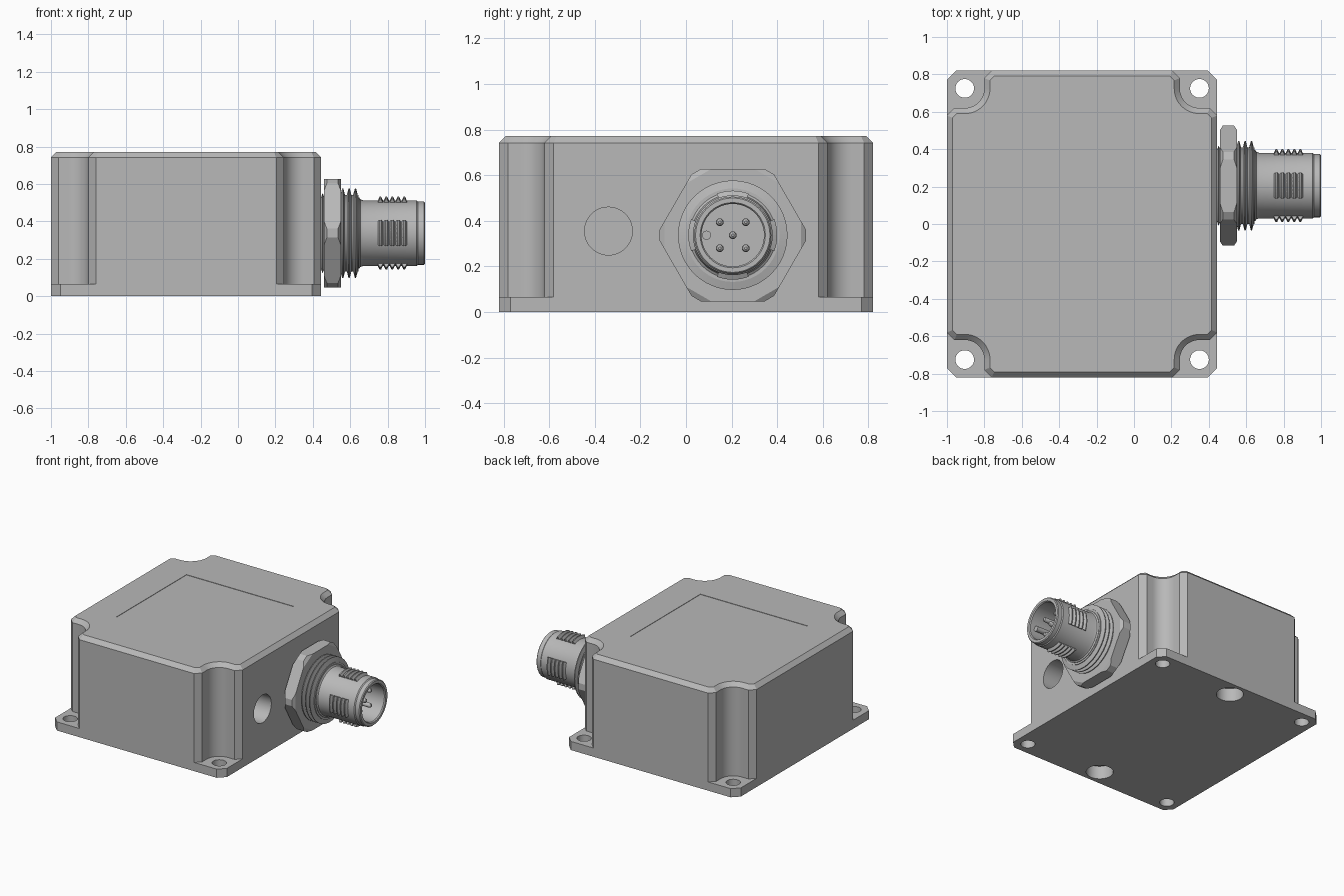
import bpy, bmesh
from math import sin, cos, pi, radians, acos

cube = bpy.data.objects.get("Cube")
if cube:
    bpy.data.objects.remove(cube, do_unlink=True)

grey = bpy.data.materials.new("neutral grey")
grey.use_nodes = True
COLOUR = (0.48, 0.48, 0.48, 1)
grey.diffuse_color = COLOUR
grey.node_tree.nodes["Principled BSDF"].inputs["Base Color"].default_value = COLOUR

CX = -0.2775                # housing centre in x
HX, HY = 0.7225, 0.82       # housing half sizes
HOLE_X, HOLE_Y = 0.6275, 0.725
TOP, FLANGE = 0.772, 0.066
AY, AZ = 0.205, 0.337       # connector axis


def loft(name, rings):
    """Skin a list of equal rings and cap both ends."""
    bm = bmesh.new()
    rows = [[bm.verts.new(p) for p in ring] for ring in rings]
    n = len(rows[0])
    for a, b in zip(rows, rows[1:]):
        for i in range(n):
            j = (i + 1) % n
            bm.faces.new((a[i], a[j], b[j], b[i]))
    bm.faces.new(rows[0][::-1])
    bm.faces.new(rows[-1])
    bmesh.ops.recalc_face_normals(bm, faces=bm.faces)
    mesh = bpy.data.meshes.new(name)
    bm.to_mesh(mesh)
    bm.free()
    mesh.materials.append(grey)
    obj = bpy.data.objects.new(name, mesh)
    bpy.context.collection.objects.link(obj)
    return obj


def select(obj):
    bpy.ops.object.select_all(action='DESELECT')
    obj.select_set(True)
    bpy.context.view_layer.objects.active = obj


def smooth(obj):
    select(obj)
    bpy.ops.object.shade_smooth_by_angle(angle=radians(25))


def combine(target, tool, operation):
    mod = target.modifiers.new(operation.lower(), 'BOOLEAN')
    mod.operation, mod.solver, mod.object = operation, 'EXACT', tool
    select(target)
    bpy.ops.object.modifier_apply(modifier=mod.name)
    bpy.data.objects.remove(tool, do_unlink=True)


def four_corners(quarter, z):
    """Mirror a quarter outline into a closed counter-clockwise ring."""
    ring = []
    for sx, sy in ((1, 1), (-1, 1), (-1, -1), (1, -1)):
        pts = quarter if sx * sy > 0 else quarter[::-1]
        ring += [(CX + sx * x, sy * y, z) for x, y in pts]
    return ring


def scalloped(d, z):
    """Housing outline with a hollow in each corner, inset by d."""
    k, r = 0.414 * d, 0.105 + d
    ex, ey = HOLE_X - 0.105, HOLE_Y - 0.105
    quarter = [(HX - d, ey - 0.04 - k), (HX - 0.04 - k, ey - d)]
    for i in range(13):
        a = -pi / 2 - i * pi / 24
        quarter.append((HOLE_X + r * cos(a), HOLE_Y + r * sin(a)))
    quarter += [(ex - d, HY - 0.04 - k), (ex - 0.04 - k, HY - d)]
    return four_corners(quarter, z)


def flat_disc(x, y, z, r, n=32):
    return [(x + r * cos(2 * pi * i / n), y + r * sin(2 * pi * i / n), z) for i in range(n)]


def axial(x, r, n=48, y=AY, z=AZ):
    return [(x, y + r * cos(2 * pi * i / n), z + r * sin(2 * pi * i / n)) for i in range(n)]


def lathe(name, profile, n=48, y=AY, z=AZ):
    obj = loft(name, [axial(x, r, n, y, z) for x, r in profile])
    smooth(obj)
    return obj


# Housing: scalloped body on a chamfered mounting flange
housing = loft("housing", [scalloped(0, 0), scalloped(0, TOP - 0.03), scalloped(0.03, TOP)])
plate = [(HX, HY - 0.05), (HX - 0.05, HY)]
combine(housing, loft("flange", [four_corners(plate, 0), four_corners(plate, FLANGE)]), 'UNION')

# Screw holes through the flange, blind pockets below, side port, shallow label recess
for sx in (-1, 1):
    for sy in (-1, 1):
        x, y = CX + sx * HOLE_X, sy * HOLE_Y
        combine(housing, loft("screw_cut", [flat_disc(x, y, z, 0.05) for z in (-0.1, 0.2)]), 'DIFFERENCE')
for sy in (-1, 1):
    combine(housing, loft("pocket_cut", [flat_disc(CX, sy * 0.7, z, 0.094) for z in (-0.1, 0.1)]), 'DIFFERENCE')
combine(housing, loft("port_cut", [axial(x, 0.105, 40, -0.34, 0.355) for x in (0.25, 0.6)]), 'DIFFERENCE')
label = [(0.45, 0.42)]
combine(housing, loft("label_cut", [four_corners(label, z) for z in (TOP - 0.003, TOP + 0.1)]), 'DIFFERENCE')
smooth(housing)


# Hexagonal lock nut with trimmed corners
def hexagon(x, r):
    half = acos(0.29 / r)
    ring = []
    for i in range(6):
        for s in (-1, 1):
            a = radians(30 + 60 * i) + s * half
            ring.append((x, AY + r * cos(a), AZ + r * sin(a)))
    return ring


loft("lock_nut", [hexagon(0.46, 0.305), hexagon(0.475, 0.322),
                  hexagon(0.535, 0.322), hexagon(0.55, 0.305)])

# Threaded neck
thread = [(0.4, 0.19), (0.444, 0.19), (0.452, 0.215), (0.462, 0.19), (0.54, 0.2)]
for i in range(3):
    x = 0.56 + 0.034 * i
    thread += [(x - 0.012, 0.205), (x - 0.003, 0.24), (x + 0.003, 0.24), (x + 0.012, 0.205)]
thread += [(0.645, 0.205), (0.645, 0.16)]
lathe("threaded_neck", thread)

# Hollow plug barrel
lathe("plug_barrel", [(0.63, 0.19), (0.648, 0.19), (0.655, 0.18), (0.67, 0.175), (0.955, 0.175),
                      (0.962, 0.169), (0.994, 0.169), (1.0, 0.163), (1.0, 0.143),
                      (0.992, 0.137), (0.78, 0.137)])

# Four grip patches of five ribs around the barrel
profile = [(0.745, 0.165), (0.745, 0.174)]
for i in range(5):
    x = 0.761 + 0.032 * i
    profile += [(x - 0.014, 0.174), (x - 0.004, 0.195), (x + 0.004, 0.195), (x + 0.014, 0.174)]
profile += [(0.905, 0.174), (0.905, 0.165)]
for side, name in enumerate(("back", "top", "front", "bottom")):
    sections = []
    for step in range(9):
        a = side * pi / 2 + radians(-21 + 42 * step / 8)
        sections.append([(x, AY + r * cos(a), AZ + r * sin(a)) for x, r in profile])
    loft("grip_ribs_" + name, sections)

# Contact pins and the locating key
for i, (dy, dz) in enumerate(((0, 0), (1, 1), (1, -1), (-1, 1), (-1, -1))):
    lathe("contact_pin_%d" % (i + 1), [(0.77, 0.017), (0.925, 0.017), (0.935, 0.013), (0.94, 0.006)],
          16, AY + 0.057 * dy, AZ + 0.057 * dz)
lathe("locating_key", [(0.77, 0.02), (0.96, 0.02)], 16, AY - 0.115, AZ)
